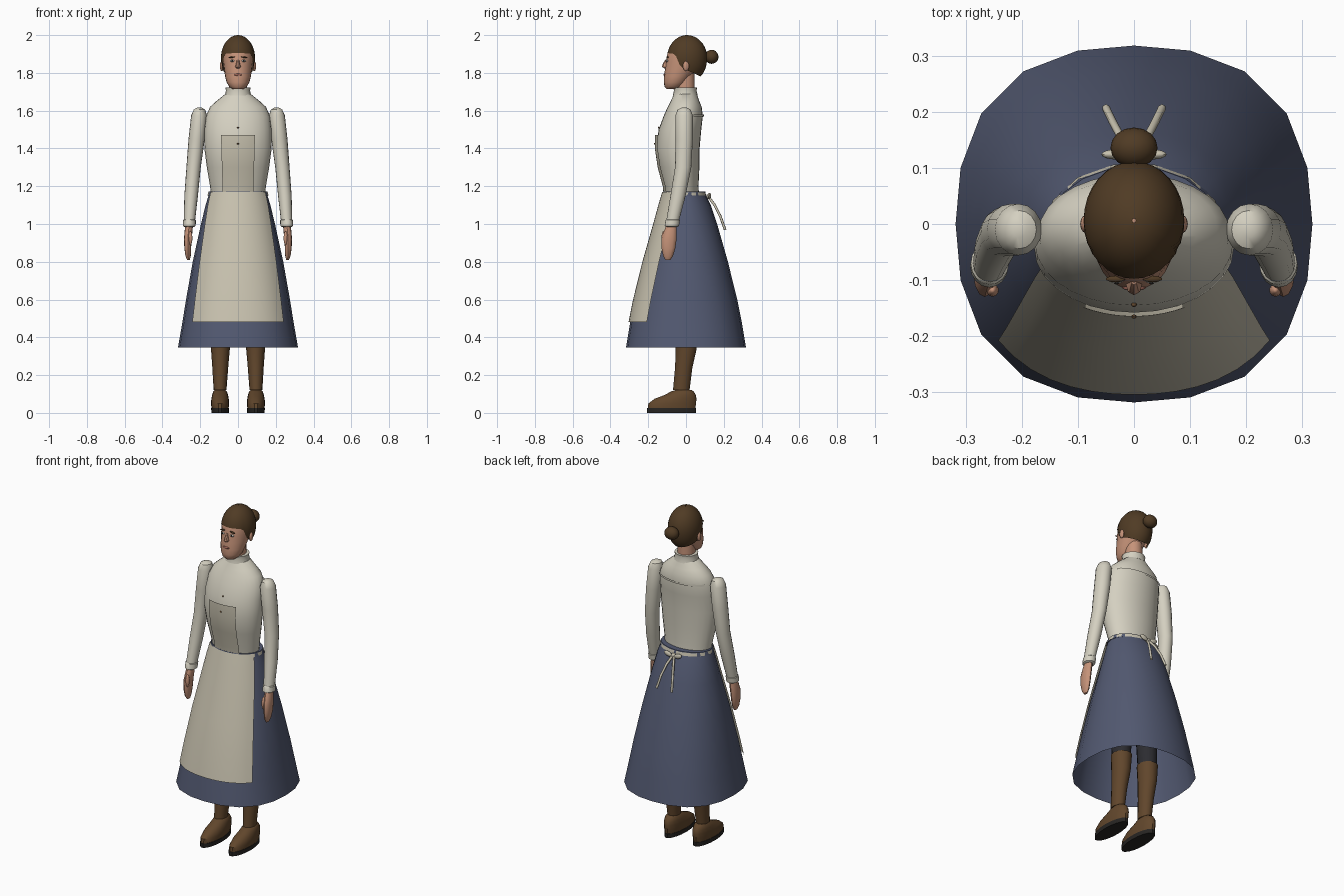
import bpy, bmesh
from math import sin, cos, asin, pi, radians
from mathutils import Matrix, Vector

if "Cube" in bpy.data.objects:
    bpy.data.objects.remove(bpy.data.objects["Cube"], do_unlink=True)


def material(name, *rgb):
    m = bpy.data.materials.new(name)
    m.use_nodes = True
    m.diffuse_color = (*rgb, 1)
    m.node_tree.nodes["Principled BSDF"].inputs["Base Color"].default_value = (*rgb, 1)
    return m


HAIR = material("dark_brown_hair", .08, .044, .018)
SKIN = material("skin", .56, .29, .19)
BLOUSE = material("cream_blouse", .66, .63, .53)
APRON = material("beige_apron", .58, .54, .43)
SKIRT = material("slate_blue_skirt", .085, .1, .165)
BOOT = material("brown_leather", .12, .062, .025)
SOLE = material("black_sole", .02, .018, .016)
STOCKING = material("black_stocking", .025, .025, .03)
WHITE = material("eye_white", .7, .68, .62)
LIPS = material("lips", .42, .16, .12)


def finish(name, bm, mat, angle=40):
    me = bpy.data.meshes.new(name)
    bm.to_mesh(me)
    bm.free()
    me.materials.append(mat)
    ob = bpy.data.objects.new(name, me)
    bpy.context.collection.objects.link(ob)
    bpy.ops.object.select_all(action='DESELECT')
    ob.select_set(True)
    bpy.context.view_layer.objects.active = ob
    bpy.ops.object.shade_smooth_by_angle(angle=radians(angle))
    return ob


def skin_rows(name, rows, mat, closed=True, caps=True, angle=40):
    """Bridge rows of points, listed from top to bottom."""
    bm = bmesh.new()
    vs = [[bm.verts.new(p) for p in row] for row in rows]
    n = len(vs[0])
    for a, b in zip(vs, vs[1:]):
        for j in range(n if closed else n - 1):
            k = (j + 1) % n
            bm.faces.new((a[j], b[j], b[k], a[k]))
    if closed and caps:
        bm.faces.new(vs[0])
        bm.faces.new(vs[-1][::-1])
    return finish(name, bm, mat, angle)


def loft(name, rings, mat, n=20, s=1, caps=True, wave=0, half=None, mid=-pi / 2, off=0):
    """Elliptical rings (z, x, y, rx, ry); half gives arc half-angles for open panels."""
    rows = []
    for i, (z, cx, cy, rx, ry) in enumerate(rings):
        row = []
        for j in range(n):
            a = 2 * pi * j / n if half is None else mid + half[i] * (2 * j / (n - 1) - 1)
            k = 1 - wave * (1.17 - z) * cos(4 * a)
            row.append((s * cx + (rx * k + off) * cos(a), cy + (ry * k + off) * sin(a), z))
        rows.append(row)
    return skin_rows(name, rows, mat, half is None, caps)


def ball(name, centre, size, mat, tilt=0, seg=16):
    bm = bmesh.new()
    m = Matrix.Translation(centre) @ Matrix.Rotation(tilt, 4, 'Y') @ Matrix.Diagonal((*size, 1))
    bmesh.ops.create_uvsphere(bm, u_segments=seg, v_segments=seg // 2 + 2, radius=1, matrix=m)
    return finish(name, bm, mat)


def cord(name, pts, radius, mat):
    cu = bpy.data.curves.new(name, 'CURVE')
    cu.dimensions = '3D'
    cu.bevel_depth, cu.bevel_resolution, cu.use_fill_caps = radius, 1, True
    sp = cu.splines.new('POLY')
    sp.points.add(len(pts) - 1)
    for p, co in zip(sp.points, pts):
        p.co = (*co, 1)
    cu.materials.append(mat)
    ob = bpy.data.objects.new(name, cu)
    bpy.context.collection.objects.link(ob)


# Skirt and waistband
WAVE = .037
skirt = [(1.17, 0, -.01, .15, .107), (1.1, 0, -.003, .172, .135), (1, 0, 0, .197, .166),
         (.8, 0, 0, .243, .225), (.6, 0, 0, .281, .277), (.48, 0, 0, .302, .303),
         (.345, 0, 0, .328, .328)]
loft("skirt", skirt, SKIRT, caps=False, wave=WAVE)
loft("waistband", [(1.172, 0, -.01, .145, .1), (1.172, 0, -.01, .155, .112),
                   (1.148, 0, -.01, .16, .117)], SKIRT)
loft("apron_belt", [(1.168, 0, -.01, .158, .115), (1.15, 0, -.01, .161, .119)], APRON,
     n=14, caps=False)

# Blouse body
torso = [(1.69, 0, -.003, .065, .06), (1.65, 0, -.005, .115, .076), (1.62, 0, -.007, .148, .09),
         (1.57, 0, -.015, .17, .104), (1.5, 0, -.032, .177, .113), (1.4, 0, -.043, .178, .115),
         (1.3, 0, -.036, .165, .107), (1.2, 0, -.025, .148, .091), (1.14, 0, -.02, .14, .09)]
loft("blouse_body", torso, BLOUSE, n=28)
loft("collar", [(1.722, 0, -.004, .058, .054), (1.722, 0, -.004, .066, .062),
                (1.705, 0, -.004, .064, .06), (1.68, 0, -.004, .07, .066)], BLOUSE)
loft("back_yoke_seam", [(z, 0, -.014, .17, .104) for z in (1.58, 1.568)], BLOUSE,
     n=14, half=[1.05] * 2, mid=pi / 2, off=.005)
for i, (z, y) in enumerate([(1.51, -.144), (1.425, -.165)]):
    ball(f"button_{i + 1}", (0, y, z), (.005, .004, .005), BOOT, seg=8)

# Apron skirt, bib and belt
loft("apron_skirt", skirt[:-1], APRON, n=15, wave=WAVE, off=.009,
     half=[radians(d) for d in (66, 62, 58, 53, 50.5, 49.5)])
bib = [(1.47, 0, -.037, .178, .12)] + torso[5:]
bib_w = (.09, .088, .085, .082, .08)
loft("apron_bib", bib, APRON, n=11, off=.007,
     half=[asin(w / (r[3] + .007)) for w, r in zip(bib_w, bib)])

# Bow at the back of the apron
ball("bow_knot", (0, .118, 1.145), (.014, .012, .014), APRON)
for s, side in ((1, "left"), (-1, "right")):
    ball(f"{side}_bow_loop", (s * .033, .124, 1.15), (.026, .009, .014), APRON, tilt=s * -.3)
    cord(f"{side}_bow_tail", [(s * .006, .122, 1.14), (s * .022, .152, 1.1),
                              (s * .038, .182, 1.04), (s * .05, .207, .97)], .007, APRON)

# Arms and legs
sleeve = [(1.616, .204, -.01, .012, .014), (1.606, .204, -.01, .03, .034),
          (1.575, .206, -.01, .042, .046), (1.45, .219, -.01, .043, .046),
          (1.3, .235, -.015, .038, .043), (1.15, .248, -.042, .036, .04),
          (1.02, .257, -.07, .03, .034)]
cuff = [(1.025, .257, -.07, .028, .032), (1.02, .257, -.07, .034, .038),
        (.99, .258, -.075, .034, .038), (.985, .258, -.075, .026, .03)]
hand = [(1.0, .258, -.075, .02, .026), (.96, .262, -.083, .021, .034),
        (.92, .266, -.09, .02, .04), (.87, .266, -.093, .018, .036),
        (.83, .264, -.095, .014, .026), (.81, .262, -.096, .007, .013)]
boot = [(.44, .092, .003, .056, .062), (.34, .093, .001, .05, .057),
        (.24, .094, -.012, .042, .047), (.12, .095, -.025, .034, .045)]
shoe = [(.122, .095, -.012, .027, .04), (.113, .095, -.02, .036, .062),
        (.095, .095, -.03, .042, .083), (.075, .095, -.055, .046, .112),
        (.05, .095, -.073, .048, .128), (.022, .095, -.077, .045, .128)]
sole = [(.025, .095, -.077, .047, .131), (0, .095, -.077, .046, .131)]
for s, side in ((1, "left"), (-1, "right")):
    loft(f"{side}_sleeve", sleeve, BLOUSE, n=16, s=s)
    loft(f"{side}_cuff", cuff, BLOUSE, n=16, s=s)
    loft(f"{side}_hand", hand, SKIN, n=12, s=s)
    ball(f"{side}_thumb", (s * .252, -.118, .925), (.011, .012, .038), SKIN, seg=10)
    loft(f"{side}_stocking", [(.85, .085, 0, .068, .07), (.42, .092, .002, .05, .055)],
         STOCKING, n=14, s=s)
    loft(f"{side}_boot_shaft", boot, BOOT, n=14, s=s)
    loft(f"{side}_shoe", shoe, BOOT, n=18, s=s)
    loft(f"{side}_sole", sole, SOLE, n=18, s=s)

# Head and neck
loft("neck", [(1.8, 0, -.005, .046, .05), (1.66, 0, -.005, .05, .052)], SKIN, n=16)
loft("head", [(1.96, 0, .005, .05, .06), (1.93, 0, 0, .074, .088), (1.9, 0, -.003, .08, .096),
              (1.86, 0, -.012, .079, .094), (1.82, 0, -.025, .074, .086),
              (1.78, 0, -.045, .068, .072), (1.75, 0, -.056, .06, .061),
              (1.728, 0, -.066, .047, .048), (1.715, 0, -.07, .03, .032)], SKIN, n=20)


# Swept-back hair, high at the forehead and low at the nape
def hair_limit(a):
    f = -sin(a)
    if f < .25:
        return 146 - 28 * (f + 1) / 1.25
    t = min(1, (f - .25) / .4)
    return 118 - (34 + 6 * f) * t * t * (3 - 2 * t)


rows = []
for i in range(13):
    row = []
    for j in range(32):
        a = 2 * pi * j / 32
        p = radians(max(2, hair_limit(a) * i / 12))
        w = sin(p) if p < pi / 2 else sin(p) ** .7
        row.append((.09 * w * cos(a), .006 + .106 * w * sin(a), 1.88 + .12 * cos(p)))
    rows.append(row)
skin_rows("hair", rows, HAIR, caps=False, angle=60)
ball("hair_bun", (0, .136, 1.885), (.042, .036, .037), HAIR)

# Face
nose = [(1.872, 0, -.1, .006, .008), (1.845, 0, -.106, .011, .019),
        (1.832, 0, -.106, .015, .021), (1.824, 0, -.104, .01, .012)]
loft("nose", nose, SKIN, n=8)
ball("mouth", (0, -.113, 1.79), (.022, .006, .006), LIPS, seg=12)
for s, side in ((1, "left"), (-1, "right")):
    ball(f"{side}_ear", (s * .086, 0, 1.836), (.01, .016, .027), SKIN, seg=12)
    ball(f"{side}_eye", (s * .031, -.1, 1.864), (.013, .006, .006), WHITE, seg=10)
    ball(f"{side}_pupil", (s * .031, -.104, 1.864), (.005, .004, .005), SOLE, seg=8)
    ball(f"{side}_eyebrow", (s * .033, -.098, 1.883), (.018, .006, .004), HAIR, tilt=s * .15, seg=10)
